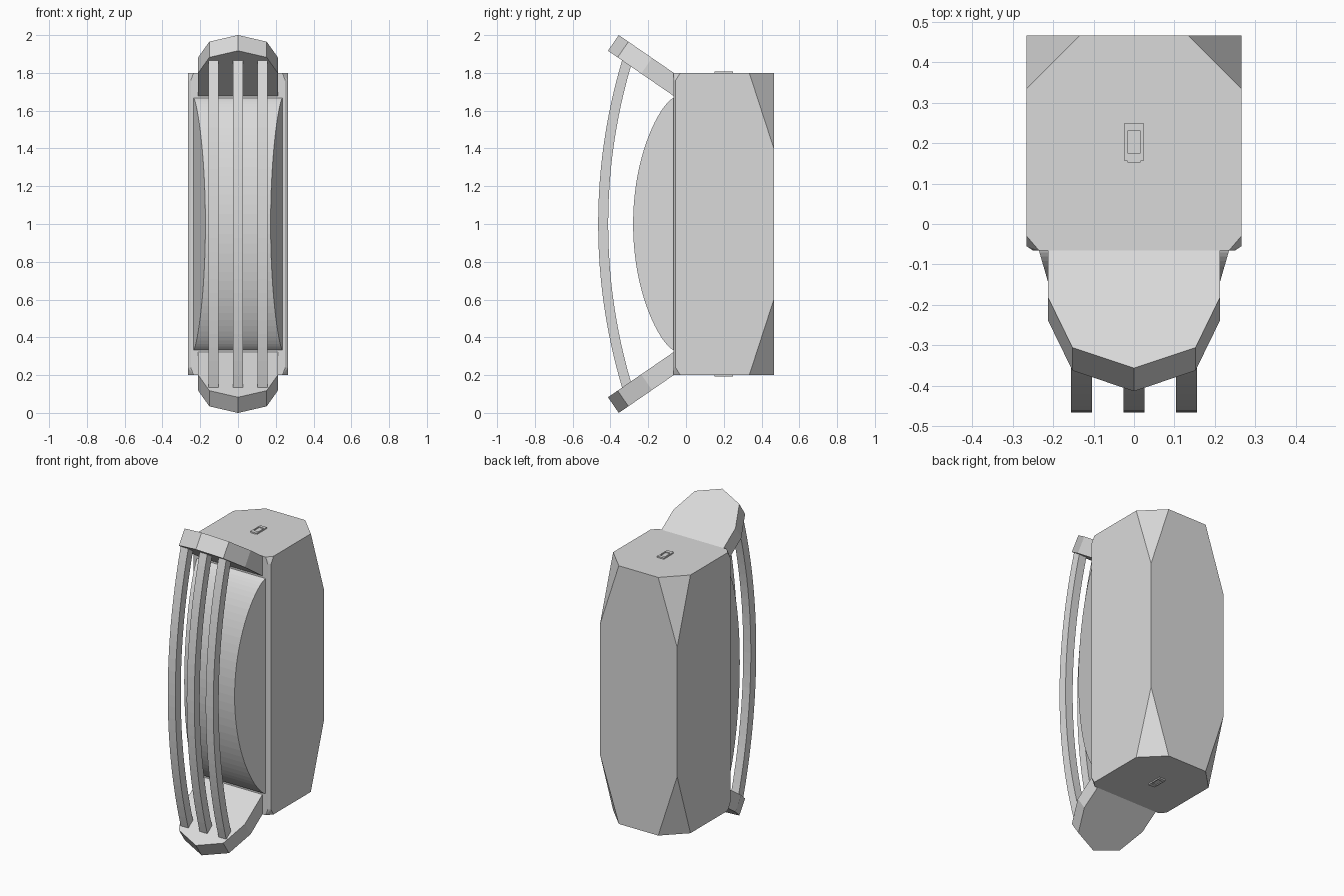
import bpy, bmesh, math

if "Cube" in bpy.data.objects:
    bpy.data.objects.remove(bpy.data.objects["Cube"])

grey = bpy.data.materials.new("plain_grey")
grey.diffuse_color = (0.7, 0.7, 0.7, 1)
grey.use_nodes = True
grey.node_tree.nodes["Principled BSDF"].inputs["Base Color"].default_value = grey.diffuse_color


def finish(name, bm):
    bmesh.ops.recalc_face_normals(bm, faces=bm.faces)
    me = bpy.data.meshes.new(name)
    bm.to_mesh(me)
    bm.free()
    me.materials.append(grey)
    ob = bpy.data.objects.new(name, me)
    bpy.context.collection.objects.link(ob)
    return ob


def loft(name, loop_a, loop_b):
    """Solid between two matching closed outlines."""
    bm = bmesh.new()
    a = [bm.verts.new(p) for p in loop_a]
    b = [bm.verts.new(p) for p in loop_b]
    bm.faces.new(a)
    bm.faces.new(b[::-1])
    n = len(a)
    for i in range(n):
        j = (i + 1) % n
        bm.faces.new((a[i], b[i], b[j], a[j]))
    return finish(name, bm)


def box(name, x0, x1, y0, y1, z0, z1):
    ring = [(x0, y0), (x1, y0), (x1, y1), (x0, y1)]
    return loft(name, [(x, y, z0) for x, y in ring], [(x, y, z1) for x, y in ring])


# Main body: hull of one mirrored corner, giving the cut rear corners and chamfered front edges
corner = [(0.135, 0.465, 0.8), (0.265, 0.335, 0.8), (0.265, 0.465, 0.4),
          (0.265, -0.03, 0.8), (0.235, -0.065, 0.8),
          (0.265, -0.055, 0.76), (0.25, -0.065, 0.76)]
bm = bmesh.new()
for sx in (-1, 1):
    for sz in (-1, 1):
        for x, y, z in corner:
            bm.verts.new((sx * x, y, 1 + sz * z))
bmesh.ops.convex_hull(bm, input=bm.verts)
bmesh.ops.dissolve_limit(bm, angle_limit=0.01, verts=bm.verts, edges=bm.edges)
finish("body", bm)

# Bulged front panel, narrowing towards the front
left, right = [], []
for i in range(41):
    u = -math.cos(math.pi * i / 40)
    d = 0.215 * max(0, 1 - u * u) ** 0.72
    x = 0.235 - 0.29 * d
    left.append((-x, -0.065 - d, 1 + 0.667 * u))
    right.append((x, -0.065 - d, 1 + 0.667 * u))
loft("front_bulge", left, right)

# Slanted end plates with a pointed outline
outline = [(0.213, 0.0), (0.213, -0.18), (0.152, -0.305), (0, -0.356),
           (-0.152, -0.305), (-0.213, -0.18), (-0.213, 0.0)]
for s, name in ((1, "upper_end_plate"), (-1, "lower_end_plate")):
    h = [(x, y, 0.8 + (-0.065 - y) * 0.688) for x, y in outline]
    loft(name, [(x, y, 1 + s * z) for x, y, z in h],
         [(x, y - 0.057, 1 + s * (z - 0.083)) for x, y, z in h])

# Three bowed guard bars
R = 3.02
for k, xc in enumerate((-0.13, 0, 0.13)):
    prof = []
    for r, sgn, half in ((R, 1, 0.291), (R - 0.053, -1, 0.289)):
        for i in range(25):
            a = sgn * half * (i / 12 - 1)
            prof.append((-0.465 + R - r * math.cos(a), 1 + r * math.sin(a)))
    loft(f"guard_bar_{k + 1}", [(xc - 0.026, y, z) for y, z in prof],
         [(xc + 0.026, y, z) for y, z in prof])

# Small raised latch on both ends
for s, name in ((1, "top"), (-1, "bottom")):
    z0, z1, z2 = 1 + s * 0.797, 1 + s * 0.808, 1 + s * 0.803
    for sx in (-1, 1):
        box(f"{name}_latch_side", sx * 0.016, sx * 0.023, 0.155, 0.25, z0, z1)
    box(f"{name}_latch_rear", -0.016, 0.016, 0.23, 0.25, z0, z1)
    box(f"{name}_latch_front", -0.016, 0.016, 0.152, 0.175, z0, z1)
    box(f"{name}_latch_plate", -0.016, 0.016, 0.175, 0.23, z0, z2)
